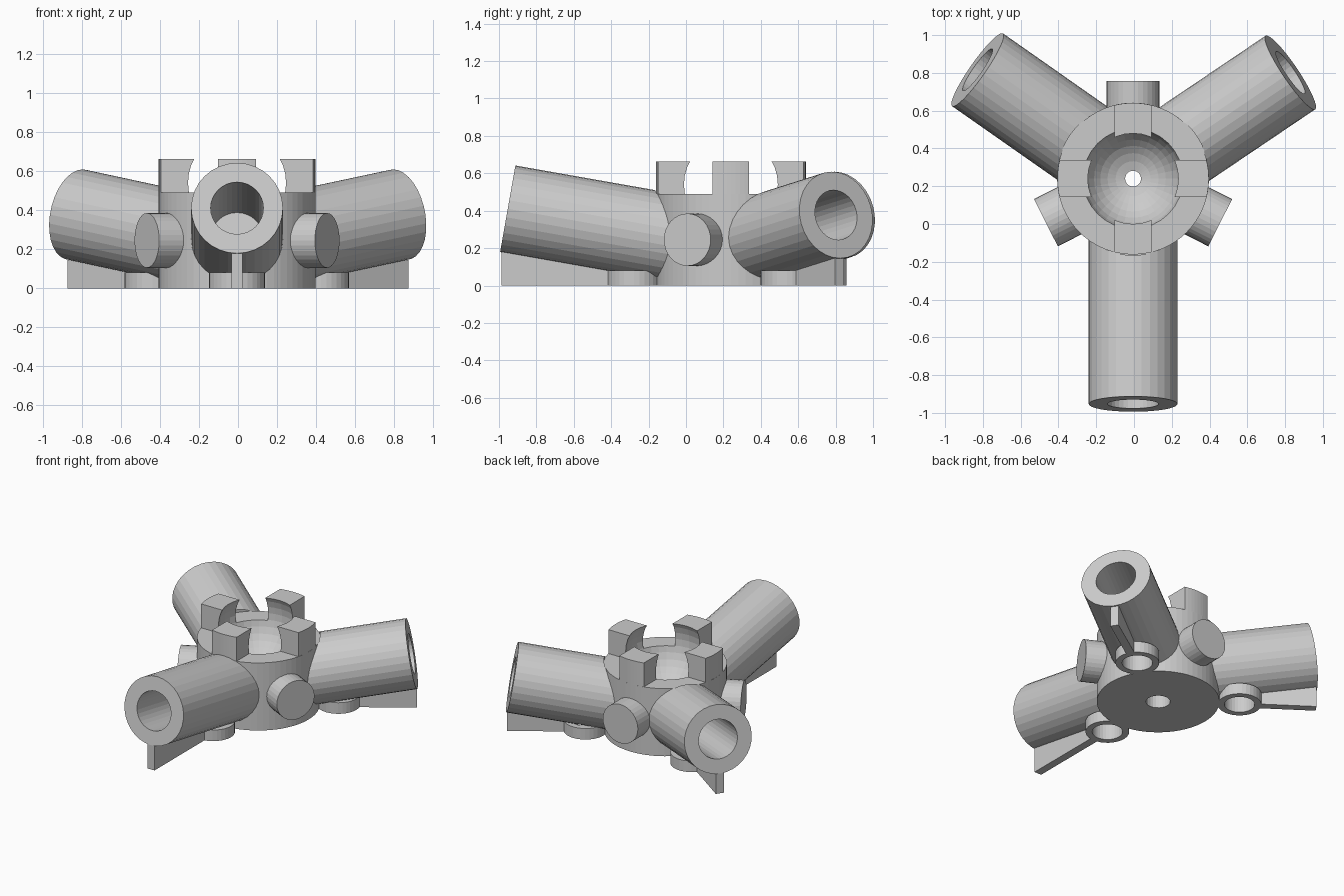
import bpy, bmesh, math
from mathutils import Matrix, Vector

if "Cube" in bpy.data.objects:
    bpy.data.objects.remove(bpy.data.objects["Cube"])

C = Vector((-0.005, 0.24, 0))      # hub axis
TILT = math.radians(10)            # upward tilt of the sockets
AXIS_Z = 0.20                      # socket axis height at the hub axis


def polar(d, deg, z):
    a = math.radians(deg)
    return C + Vector((d * math.cos(a), d * math.sin(a), z))


def make(name, bm):
    bmesh.ops.recalc_face_normals(bm, faces=bm.faces)
    me = bpy.data.meshes.new(name)
    bm.to_mesh(me)
    bm.free()
    ob = bpy.data.objects.new(name, me)
    bpy.context.collection.objects.link(ob)
    return ob


def rod(name, a, b, r, sides=32):
    """Cylinder between two points."""
    d = b - a
    rot = d.to_track_quat('Z', 'Y').to_matrix().to_4x4()
    bm = bmesh.new()
    bmesh.ops.create_cone(bm, cap_ends=True, segments=sides, radius1=r, radius2=r,
                          depth=d.length, matrix=Matrix.Translation((a + b) / 2) @ rot)
    return make(name, bm)


def prism(name, pts, offset):
    """Extrude a closed polygon along a vector."""
    bm = bmesh.new()
    f = bm.faces.new([bm.verts.new(p) for p in pts])
    res = bmesh.ops.extrude_face_region(bm, geom=[f])
    vs = [v for v in res['geom'] if isinstance(v, bmesh.types.BMVert)]
    bmesh.ops.translate(bm, verts=vs, vec=offset)
    return make(name, bm)


def combine(target, other, op):
    """Apply a boolean and remove the helper."""
    m = target.modifiers.new(other.name, 'BOOLEAN')
    m.operation, m.object, m.solver = op, other, 'MANIFOLD'
    bpy.context.view_layer.update()
    dg = bpy.context.evaluated_depsgraph_get()
    me = bpy.data.meshes.new_from_object(target.evaluated_get(dg))
    target.modifiers.clear()
    target.data = me
    bpy.data.objects.remove(other)


def axis(d, deg):
    return polar(d, deg, AXIS_Z + d * math.tan(TILT))


# Hub drum (feet run below the floor and are trimmed flat afterwards)
hub = rod("connector_hub", polar(0, 0, -0.05), polar(0, 0, 0.49), 0.402, 64)

# Sockets: direction, end distance, foot-boss direction, foot-boss distance
sockets = [(270, 1.193, 270, 0.517), (34, 1.005, 35, 0.525), (145, 1.005, 144, 0.535)]
for deg, L, bdeg, bd in sockets:
    # Tilted tube
    combine(hub, rod("socket_tube", axis(0.25, deg), axis(L, deg), 0.235), 'UNION')
    # Support rib under the tube
    a = math.radians(deg)
    side = Vector((-math.sin(a), math.cos(a), 0)) * 0.028
    top = lambda d: AXIS_Z + d * math.tan(TILT) - 0.205
    end = L + 0.034
    pts = [polar(0.3, deg, -0.07), polar(end, deg, -0.07),
           polar(end, deg, top(end) - 0.034), polar(end - 0.06, deg, top(end - 0.06)),
           polar(0.3, deg, top(0.3))]
    combine(hub, prism("support_rib", [p - side for p in pts], side * 2), 'UNION')
    # Screw boss at the foot
    combine(hub, rod("foot_boss", polar(bd, bdeg, -0.06), polar(bd, bdeg, 0.08), 0.143), 'UNION')

# Side pegs between the sockets
for deg in (90, -26.8, 206.8):
    combine(hub, rod("side_peg", polar(0.2, deg, 0.245), polar(0.517, deg, 0.245), 0.14), 'UNION')

# Level the hub rim where the tubes rise above it
combine(hub, rod("rim_cut", polar(0, 0, 0.489), polar(0, 0, 0.8), 0.405, 64), 'DIFFERENCE')

# Four rim prongs
for deg in (0, 90, 180, 270):
    half = math.degrees(math.asin(0.098 / 0.401))
    arc = [polar(0.401, deg + half * (i / 4 - 1), 0.48) for i in range(9)]
    a = math.radians(deg)
    inward = Vector((math.cos(a), math.sin(a), 0)) * -0.25
    combine(hub, prism("rim_prong", arc + [arc[-1] + inward, arc[0] + inward],
                       Vector((0, 0, 0.182))), 'UNION')

# Ball cavity
bm = bmesh.new()
bmesh.ops.create_uvsphere(bm, u_segments=32, v_segments=18, radius=0.27,
                          matrix=Matrix.Translation(polar(0, 0, 0.54)))
combine(hub, make("ball_cut", bm), 'DIFFERENCE')

# Socket bores and foot screw holes
for deg, L, bdeg, bd in sockets:
    combine(hub, rod("bore_cut", axis(0.31, deg), axis(L + 0.1, deg), 0.135), 'DIFFERENCE')
    combine(hub, rod("foot_hole_cut", polar(bd, bdeg, -0.1), polar(bd, bdeg, 0.15), 0.1),
            'DIFFERENCE')

# Centre screw hole with counterbore
combine(hub, rod("screw_cut", polar(0, 0, -0.1), polar(0, 0, 0.5), 0.042, 24), 'DIFFERENCE')
combine(hub, rod("counterbore_cut", polar(0, 0, -0.1), polar(0, 0, 0.12), 0.08, 24), 'DIFFERENCE')

# Trim everything flat at the floor
combine(hub, rod("floor_cut", polar(0, 0, -0.5), polar(0, 0, 0), 3, 16), 'DIFFERENCE')
